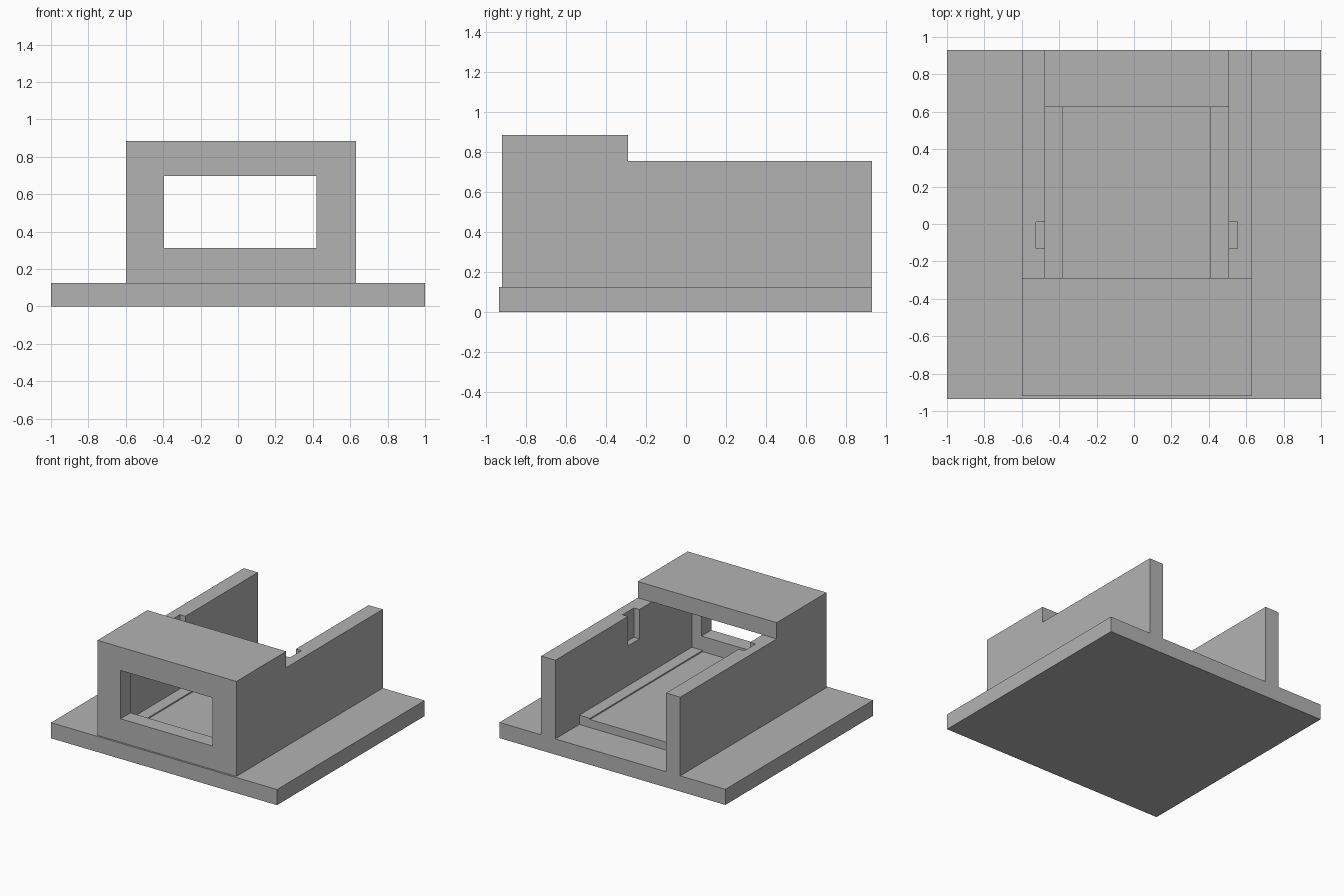
import bpy
import bmesh
from mathutils import Vector

default_cube = bpy.data.objects.get("Cube")
if default_cube:
    bpy.data.objects.remove(default_cube, do_unlink=True)

grey = bpy.data.materials.new("plain_grey")
grey.use_nodes = True
grey.diffuse_color = (0.45, 0.45, 0.45, 1)
grey.node_tree.nodes["Principled BSDF"].inputs["Base Color"].default_value = grey.diffuse_color


def box(name, low, high):
    """Axis-aligned box between two corners."""
    low, high = Vector(low), Vector(high)
    bm = bmesh.new()
    bmesh.ops.create_cube(bm, size=1)
    bmesh.ops.scale(bm, vec=high - low, verts=bm.verts)
    bmesh.ops.translate(bm, vec=(low + high) / 2, verts=bm.verts)
    mesh = bpy.data.meshes.new(name)
    bm.to_mesh(mesh)
    bm.free()
    mesh.materials.append(grey)
    obj = bpy.data.objects.new(name, mesh)
    bpy.context.collection.objects.link(obj)
    return obj


def cut(target, low, high):
    """Subtract a box from the target and discard the cutter."""
    cutter = box("cutter", low, high)
    cutter.hide_render = True
    mod = target.modifiers.new("cut", 'BOOLEAN')
    mod.operation = 'DIFFERENCE'
    mod.solver = 'EXACT'
    mod.object = cutter
    graph = bpy.context.evaluated_depsgraph_get()
    result = bpy.data.meshes.new_from_object(target.evaluated_get(graph))
    target.modifiers.clear()
    target.data = result
    bpy.data.objects.remove(cutter, do_unlink=True)


# Shared dimensions
BASE_TOP, WALL_TOP, ROOF_TOP = 0.125, 0.755, 0.885
OUT_L, OUT_R = -0.6, 0.63
IN_L, IN_R = -0.475, 0.505
FRONT, BACK = -0.92, 0.93
FRONT_INNER, ROOF_BACK = -0.795, -0.29

# Base plate
box("base_plate", (-1, -0.935, 0), (1, BACK, BASE_TOP))

# Housing: solid block opened at the back and over the rear walls
housing = box("housing", (OUT_L, FRONT, BASE_TOP), (OUT_R, BACK, ROOF_TOP))
cut(housing, (IN_L, FRONT_INNER, 0), (IN_R, 1.1, WALL_TOP))
cut(housing, (-1, ROOF_BACK, WALL_TOP), (1, 1.1, 1))

# Front window
cut(housing, (-0.395, -1, 0.312), (0.42, -0.7, 0.698))

# Slots in the inner faces of both side walls
for x0, x1 in ((IN_L - 0.048, IN_L + 0.1), (IN_R - 0.1, IN_R + 0.048)):
    cut(housing, (x0, -0.132, 0.52), (x1, 0.012, 0.85))

# Raised inner floor with a shallow recess between two side strips
floor = box("inner_floor", (IN_L, FRONT_INNER, BASE_TOP), (IN_R, 0.627, 0.2))
cut(floor, (-0.38, -1, 0.19), (0.41, 1, 0.3))
